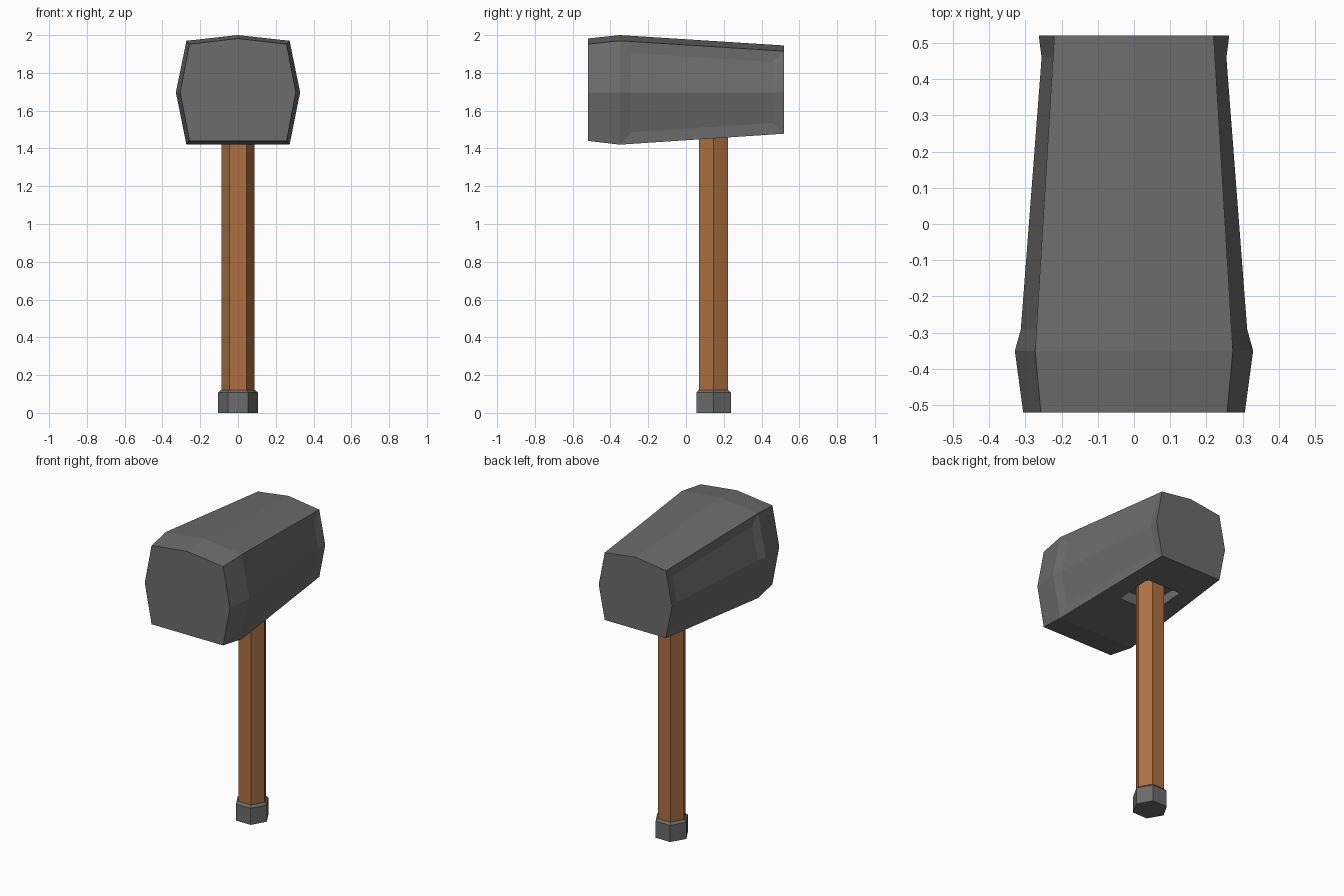
import bpy, bmesh, math
from mathutils import Vector

if "Cube" in bpy.data.objects:
    bpy.data.objects.remove(bpy.data.objects["Cube"])


def material(name, rgb):
    m = bpy.data.materials.new(name)
    m.diffuse_color = (*rgb, 1)
    m.use_nodes = True
    m.node_tree.nodes["Principled BSDF"].inputs["Base Color"].default_value = m.diffuse_color
    return m


STEEL = material("dark grey metal", (0.15, 0.15, 0.15))
WOOD = material("brown wood", (0.42, 0.165, 0.053))
HANDLE_Y = 0.146


def loft(bm, rings):
    """Skin a list of closed rings and cap both ends."""
    loops = [[bm.verts.new(p) for p in ring] for ring in rings]
    n = len(loops[0])
    for a, b in zip(loops, loops[1:]):
        for i in range(n):
            bm.faces.new((a[i], a[(i + 1) % n], b[(i + 1) % n], b[i]))
    bm.faces.new(loops[0])
    bm.faces.new(loops[-1])
    bmesh.ops.recalc_face_normals(bm, faces=bm.faces)


def finish(bm, name, mat):
    mesh = bpy.data.meshes.new(name)
    bm.to_mesh(mesh)
    bm.free()
    mesh.materials.append(mat)
    ob = bpy.data.objects.new(name, mesh)
    bpy.context.collection.objects.link(ob)
    return ob


def hex_post(name, mat, profile):
    """Six-sided post from (radius, height) pairs, corners pointing along x."""
    bm = bmesh.new()
    loft(bm, [[(r * math.cos(k * math.pi / 3),
                HANDLE_Y + r * math.sin(k * math.pi / 3), z) for k in range(6)]
              for r, z in profile])
    return finish(bm, name, mat)


# Head: sections along y as (y, shoulder x, middle x, bottom z, shoulder z, apex z)
sections = [(-0.52, 0.257, 0.306, 1.44, 1.952, 1.982),
            (-0.35, 0.273, 0.329, 1.42, 1.97, 2.0),
            (0.52, 0.22, 0.263, 1.478, 1.915, 1.945)]
bm = bmesh.new()
loft(bm, [[(-s, y, zb), (s, y, zb), (m, y, 1.697), (s, y, zs),
           (0, y, za), (-s, y, zs), (-m, y, 1.697)]
          for y, s, m, zb, zs, za in sections])

# Shallow panels sunk into the two long sides
for side in (-1, 1):
    faces = [f for f in bm.faces
             if f.normal.x * side > 0.7 and f.calc_center_median().y > 0]
    bmesh.ops.inset_region(bm, faces=faces, thickness=0.06, depth=-0.012,
                           use_even_offset=True)
head = finish(bm, "hammer_head", STEEL)

# Square socket in the underside, around the handle
bm = bmesh.new()
bmesh.ops.create_cube(bm, size=1)
bmesh.ops.scale(bm, vec=Vector((0.25, 0.25, 0.4)), verts=bm.verts)
bmesh.ops.translate(bm, vec=Vector((0, HANDLE_Y, 1.315)), verts=bm.verts)
cutter = finish(bm, "socket_cutter", STEEL)
cutter.hide_render = True
cutter.hide_viewport = True
cut = head.modifiers.new("socket", 'BOOLEAN')
cut.operation = 'DIFFERENCE'
cut.solver = 'EXACT'
cut.object = cutter

# Handle and its end cap
hex_post("handle", WOOD, [(0.088, 0.05), (0.088, 1.53)])
hex_post("end_cap", STEEL, [(0.105, 0.0), (0.105, 0.108), (0.09, 0.122)])
